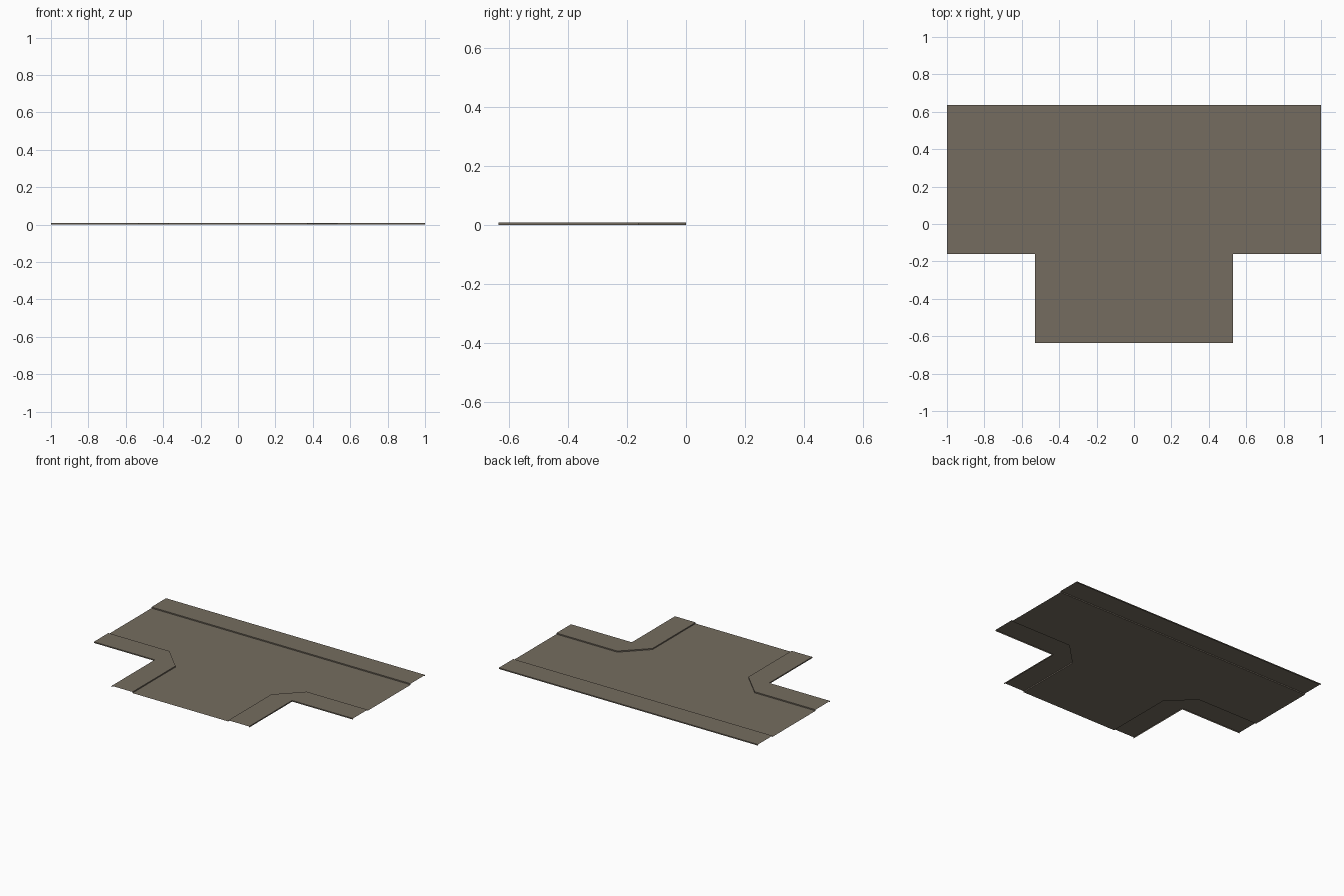
import bpy

if "Cube" in bpy.data.objects:
    bpy.data.objects.remove(bpy.data.objects["Cube"])

H = 0.008          # height of the raised pavement
W = 0.16           # pavement width
TOP, BOT = 0.635, -0.635
STEM = 0.53        # half width of the side road including pavements

asphalt = bpy.data.materials.new("warm grey asphalt")
asphalt.diffuse_color = (0.178, 0.152, 0.116, 1)
asphalt.use_nodes = True
asphalt.node_tree.nodes["Principled BSDF"].inputs["Base Color"].default_value = asphalt.diffuse_color


def make(name, verts, faces):
    mesh = bpy.data.meshes.new(name)
    mesh.from_pydata(verts, [], faces)
    mesh.materials.append(asphalt)
    obj = bpy.data.objects.new(name, mesh)
    bpy.context.collection.objects.link(obj)
    return obj


def pavement(name, outer, inner):
    """Outer wall, top and inner kerb along a path; ends and underside open."""
    verts, faces, index = [], [], {}

    def vid(p, z):
        key = (p[0], p[1], z)
        if key not in index:
            index[key] = len(verts)
            verts.append(key)
        return index[key]

    rows = [(outer, 0), (outer, H), (inner, H), (inner, 0)]
    for (a, za), (b, zb) in zip(rows, rows[1:]):
        for i in range(len(outer) - 1):
            quad = [vid(a[i], za), vid(a[i + 1], za), vid(b[i + 1], zb), vid(b[i], zb)]
            quad = list(dict.fromkeys(quad))      # merge repeated corner points
            if len(quad) > 2:
                faces.append(quad)
    return make(name, verts, faces)


# T-shaped carriageway with chamfered inner corners
k = STEM - W
half = [(k, BOT), (k, -W), (STEM, 0), (1, 0), (1, TOP - W)]
outline = half + [(-x, y) for x, y in reversed(half)]
make("road_surface", [(x, y, 0) for x, y in outline], [list(range(len(outline)))])

# Straight pavement along the back
pavement("back_pavement", [(1, TOP), (-1, TOP)], [(1, TOP - W), (-1, TOP - W)])

# Corner pavements, mirrored left and right
outer = [(-1, -W), (-STEM, -W), (-STEM, -W), (-STEM, BOT)]
inner = [(-1, 0), (-STEM, 0), (-k, -W), (-k, BOT)]
pavement("left_corner_pavement", outer, inner)
flip = lambda path: [(-x, y) for x, y in reversed(path)]
pavement("right_corner_pavement", flip(outer), flip(inner))
